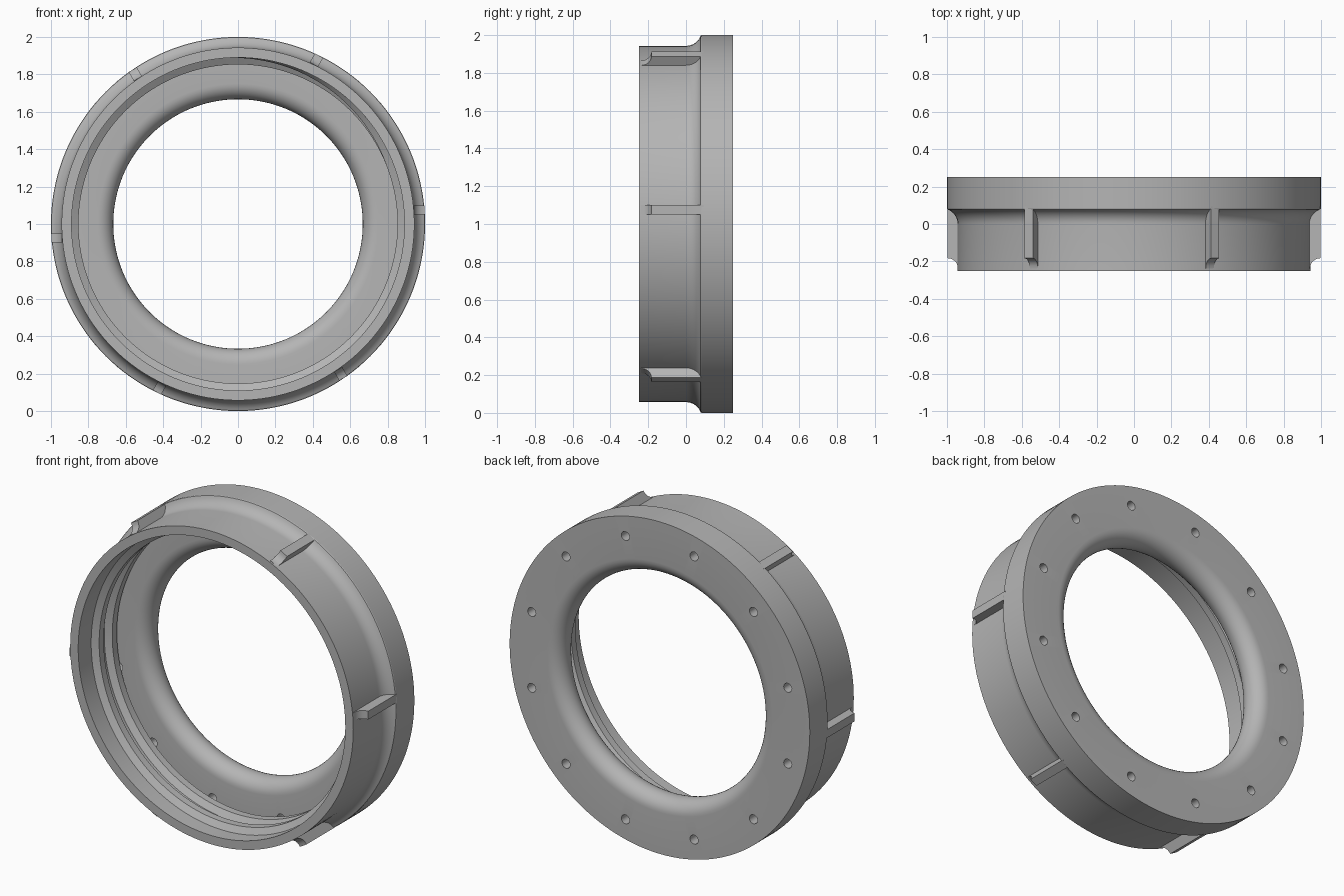
import bpy, bmesh
from math import sin, cos, pi, radians
from mathutils import Matrix, Vector

cube = bpy.data.objects.get("Cube")
if cube:
    bpy.data.objects.remove(cube, do_unlink=True)

grey = bpy.data.materials.new("plain grey")
grey.use_nodes = True
colour = (0.46, 0.46, 0.46, 1)
grey.diffuse_color = colour
grey.node_tree.nodes["Principled BSDF"].inputs["Base Color"].default_value = colour

FRONT, STEP, BACK = -0.25, 0.083, 0.25
BODY, BORE, HOLE = 0.943, 0.89, 0.667


def finish(name, bm):
    """Turn a bmesh into a named object centred at z = 1."""
    bmesh.ops.recalc_face_normals(bm, faces=bm.faces)
    mesh = bpy.data.meshes.new(name)
    bm.to_mesh(mesh)
    bm.free()
    mesh.materials.append(grey)
    obj = bpy.data.objects.new(name, mesh)
    obj.location.z = 1
    bpy.context.collection.objects.link(obj)
    return obj


def smooth(obj):
    bpy.ops.object.select_all(action='DESELECT')
    obj.select_set(True)
    bpy.context.view_layer.objects.active = obj
    bpy.ops.object.shade_smooth_by_angle(angle=radians(25))


def polar(r, y, a):
    return Vector((r * cos(a), y, r * sin(a)))


def loft(bm, rings, closed):
    """Skin a list of closed cross-sections."""
    loops = [[bm.verts.new(p) for p in ring] for ring in rings]
    n = len(loops[0])
    pairs = list(zip(loops, loops[1:]))
    if closed:
        pairs.append((loops[-1], loops[0]))
    else:
        bm.faces.new(loops[0])
        bm.faces.new(loops[-1])
    for a, b in pairs:
        for i in range(n):
            j = (i + 1) % n
            bm.faces.new((a[i], a[j], b[j], b[i]))


def arc(cr, cy, rad, start, end, steps):
    return [(cr + rad * cos(radians(start + (end - start) * i / steps)),
             cy + rad * sin(radians(start + (end - start) * i / steps)))
            for i in range(steps + 1)]


# Ring: threaded collar, cove, flange and rounded central opening
nose = (BACK - STEP) / 2
cove = arc(BODY + 0.083, 0, 0.083, 180, 110, 8)
profile = [(BORE, FRONT), (BODY, FRONT)] + cove + [(1, STEP), (1, BACK)]
profile += arc(HOLE + nose, BACK - nose, nose, 90, 270, 16) + [(BORE, STEP)]
bm = bmesh.new()
SEG = 144
loft(bm, [[polar(r, y, 2 * pi * i / SEG) for r, y in profile] for i in range(SEG)], True)
ring = finish("flanged_ring", bm)

# Twelve screw holes through the flange
bm = bmesh.new()
for i in range(12):
    spot = polar(0.883, 0.16, radians(15 + 30 * i))
    bmesh.ops.create_cone(bm, cap_ends=True, segments=20, radius1=0.027, radius2=0.027,
                          depth=0.3, matrix=Matrix.Translation(spot) @ Matrix.Rotation(pi / 2, 4, 'X'))
cutter = finish("hole_cutter", bm)
cutter.hide_render = True
mod = ring.modifiers.new("screw_holes", 'BOOLEAN')
mod.operation = 'DIFFERENCE'
mod.solver = 'EXACT'
mod.object = cutter
bpy.context.view_layer.objects.active = ring
bpy.ops.object.modifier_apply(modifier=mod.name)
bpy.data.objects.remove(cutter, do_unlink=True)
smooth(ring)

# Helical inner thread, fading out at both ends
bm = bmesh.new()
turns, steps, pitch, start = 2, 240, 0.125, -0.175
sections = []
for i in range(steps + 1):
    t = i / steps
    height = 0.037 * min(1, 10 * t + 0.05, 10 * (1 - t) + 0.05)
    y = start + pitch * turns * t
    a = pi / 2 - 2 * pi * turns * t
    shape = [(BORE + 0.01, -0.045), (BORE, -0.045), (BORE - height, -0.022),
             (BORE - height, 0.022), (BORE, 0.045), (BORE + 0.01, 0.045)]
    sections.append([polar(r, y + dy, a) for r, dy in shape])
loft(bm, sections, False)
smooth(finish("inner_thread", bm))

# Six grip ribs, each with a scooped front end
rib_top = 0.996
scoop = arc(rib_top, FRONT + 0.012, 0.055, 180, 90, 6)
rib = [(BODY - 0.02, FRONT + 0.012)] + scoop + [(rib_top, STEP + 0.01), (BODY - 0.02, STEP + 0.01)]
for k in range(6):
    bm = bmesh.new()
    loft(bm, [[Vector((r, y, side)) for r, y in rib] for side in (0.05, 0.1)], False)
    bm.transform(Matrix.Rotation(-radians(60 * k), 4, 'Y'))
    smooth(finish(f"grip_rib_{k + 1}", bm))
